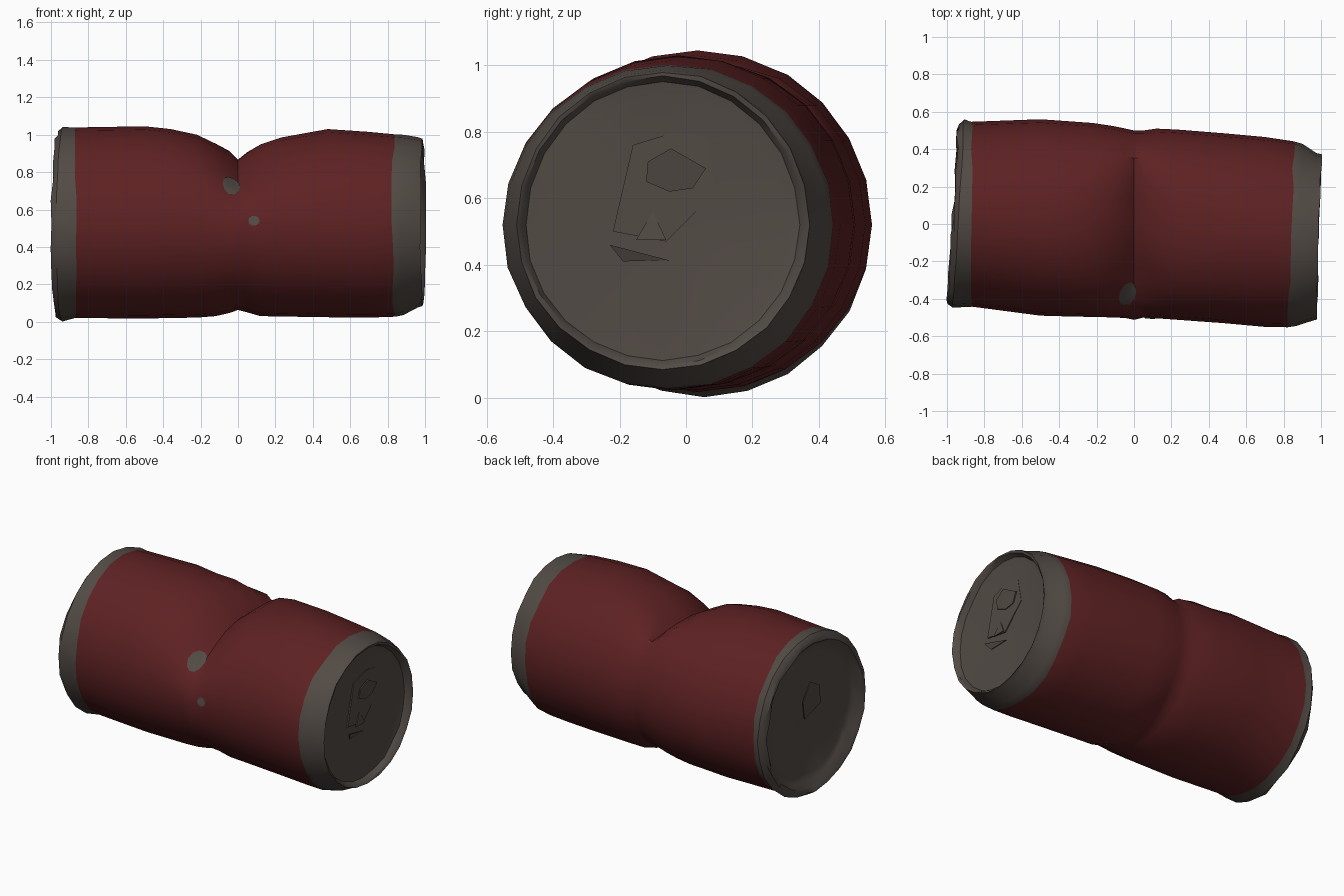
import bpy, bmesh, math, random
from mathutils import Vector
from mathutils.bvhtree import BVHTree

if "Cube" in bpy.data.objects:
    bpy.data.objects.remove(bpy.data.objects["Cube"])

random.seed(4)
N = 24        # sides of the can
MID = 0.52    # height of the can axis


def material(name, rgb):
    m = bpy.data.materials.new(name)
    m.diffuse_color = (*rgb, 1)
    m.use_nodes = True
    m.node_tree.nodes["Principled BSDF"].inputs["Base Color"].default_value = m.diffuse_color
    return m


RED = material("faded red paint", (0.112, 0.0155, 0.0165))
GREY = material("bare dull metal", (0.085, 0.07, 0.06))


def finish(bm, name, mats, angle=38):
    bmesh.ops.recalc_face_normals(bm, faces=bm.faces)
    me = bpy.data.meshes.new(name)
    bm.to_mesh(me)
    for m in mats:
        me.materials.append(m)
    me.shade_smooth()
    me.set_sharp_from_angle(angle=math.radians(angle))
    ob = bpy.data.objects.new(name, me)
    bpy.context.collection.objects.link(ob)
    return ob


def section(x, y0, y1, z0, z1, slant=0.0, rough=0.0, scale=1.0):
    """One crumpled ring of the can, given by its y and z limits."""
    cy, ry = (y0 + y1) / 2, (y1 - y0) / 2
    pts = []
    for i in range(N):
        t = 2 * math.pi * i / N
        sn, cs = math.sin(t), math.cos(t)
        # deep pinch on the upper front, at the middle of the can
        pinch = 0.13 * math.exp(-(x / 0.11) ** 2 - ((t - 2.25) / 0.5) ** 2)
        s = scale * (1 - pinch + random.uniform(-rough, 0))
        y = ry * cs * s
        z = (z1 - MID if sn > 0 else MID - z0) * sn
        if sn > 0 and cs > 0 and abs(x) < 0.45:  # the back keeps its round wall
            z = min(0.51 * sn, (z1 - MID) * (0.86 + 0.14 * sn))
        pts.append((x + slant * y + random.uniform(-rough, rough) * 0.6,
                    cy + y, MID + z * s))
    return pts


def bridge(bm, a, b, mat):
    for i in range(N):
        j = (i + 1) % N
        bm.faces.new((a[i], a[j], b[j], b[i])).material_index = mat


LEFT = (-0.45, 0.56, 0.0, 1.042)
RIGHT = (-0.52, 0.38, 0.075, 0.99)

# Sections from left to right: x, y limits, z limits, slant, roughness, scale
rows = [
    (-0.915, 0.05, 0.05, MID, MID, 0, 0, 0.0),      # left base, recessed
    (-0.918, *LEFT, 0.06, 0.02, 0.40),
    (-0.922, *LEFT, 0.06, 0.01, 0.76),
    (-0.93, *LEFT, 0.06, 0.01, 0.83),
    (-0.965, *LEFT, 0.06, 0.02, 0.91),
    (-0.965, *LEFT, 0.06, 0.02, 0.96),
    (-0.94, *LEFT, 0.06, 0.008, 1.0),
    (-0.868, -0.445, 0.55, 0.018, 1.04, 0, 0.008),  # paint starts
    (-0.50, -0.49, 0.56, 0.017, 1.045),
    (-0.36, -0.494, 0.55, 0.02, 1.03),
    (-0.22, -0.497, 0.54, 0.022, 1.0),
    (-0.12, -0.50, 0.525, 0.03, 0.955),
    (-0.045, -0.505, 0.51, 0.047, 0.915),
    (0.0, -0.515, 0.50, 0.063, 0.87),               # fold
    (0.05, -0.502, 0.50, 0.05, 0.91),
    (0.12, -0.505, 0.51, 0.03, 0.95),
    (0.23, -0.512, 0.505, 0.028, 0.985),
    (0.48, -0.53, 0.485, 0.024, 1.03),
    (0.70, -0.55, 0.465, 0.022, 1.015),
    (0.84, -0.555, 0.448, 0.022, 1.005, 0.03, 0.012),  # paint ends
    (0.885, -0.545, 0.43, 0.035, 1.0, 0.03, 0.004),
    (0.965, *RIGHT, 0.03, 0.012, 1.0),
    (0.988, *RIGHT, 0.03, 0.01, 0.985),
    (0.983, *RIGHT, 0.03, 0.01, 0.955),
    (0.95, *RIGHT, 0.03, 0.008, 0.92),
    (0.945, *RIGHT, 0.02, 0.0, 0.82),
    (0.94, -0.07, -0.07, MID, MID, 0, 0, 0.0),      # lid centre
]
FIRST, LAST = 7, 19  # painted sections

# Can body with both ends
bm = bmesh.new()
rings = [[bm.verts.new(p) for p in section(*r)] for r in rows]
for k in range(len(rings) - 1):
    bridge(bm, rings[k], rings[k + 1], 0 if FIRST <= k < LAST else 1)
bmesh.ops.remove_doubles(bm, verts=rings[0] + rings[-1], dist=1e-5)
tree = BVHTree.FromBMesh(bm)
finish(bm, "can_body", [RED, GREY])
bm.free()


def worn_spot(name, x, t, rx, rt):
    """Thin patch of bare metal laid on the can wall."""
    bm = bmesh.new()
    n = 10

    def on_wall(px, pt):
        d = Vector((0, math.cos(pt), math.sin(pt)))
        hit = tree.ray_cast(Vector((px, 0, MID)), d)[0]
        return bm.verts.new(hit + d * 0.005)

    mid = on_wall(x, t)
    loops = []
    for f in (0.35, 0.7, 1.0):
        loops.append([on_wall(x + rx * f * math.cos(a), t + rt * f * math.sin(a))
                      for a in (2 * math.pi * i / n for i in range(n))])
    for i in range(n):
        j = (i + 1) % n
        bm.faces.new((mid, loops[0][i], loops[0][j]))
        for a, b in zip(loops, loops[1:]):
            bm.faces.new((a[i], b[i], b[j], a[j]))
    finish(bm, name, [GREY])
    bm.free()


worn_spot("worn_spot_fold", -0.035, 2.63, 0.047, 0.16)
worn_spot("worn_spot_side", 0.085, math.pi - 0.04, 0.03, 0.055)


def lid_plate(name, outline, x, thick, tilt=0.0):
    """Flat piece on an end, outlined in y and z, leaning out along x."""
    bm = bmesh.new()
    low = min(z for _, z in outline)
    f = bm.faces.new([bm.verts.new((x + tilt * (z - low), y, z)) for y, z in outline])
    out = bmesh.ops.extrude_face_region(bm, geom=[f])["geom"]
    bmesh.ops.translate(bm, vec=(thick, 0, 0),
                        verts=[v for v in out if isinstance(v, bmesh.types.BMVert)])
    finish(bm, name, [GREY], 20)
    bm.free()


# Lid details: pressed panel, bent pull tab, tab stem, torn opening flap
lid_plate("lid_panel", [(-0.22, 0.5), (-0.16, 0.76), (-0.03, 0.8), (0.06, 0.785),
                        (0.09, 0.62), (-0.06, 0.47)], 0.939, 0.009)
lid_plate("pull_tab", [(-0.12, 0.65), (-0.115, 0.71), (-0.045, 0.75), (0.06, 0.69),
                       (0.02, 0.63), (-0.05, 0.62)], 0.945, 0.008, 0.15)
lid_plate("tab_stem", [(-0.15, 0.475), (-0.1, 0.56), (-0.06, 0.475)], 0.953, 0.006, -0.12)
lid_plate("opening_flap", [(-0.23, 0.46), (-0.05, 0.413), (-0.19, 0.41)], 0.94, 0.005, 0.4)

# Dented boss on the left end
lid_plate("base_dent", [(-0.06, 0.55), (-0.03, 0.68), (0.07, 0.74), (0.13, 0.62),
                        (0.1, 0.5)], -0.922, -0.006, -0.08)
